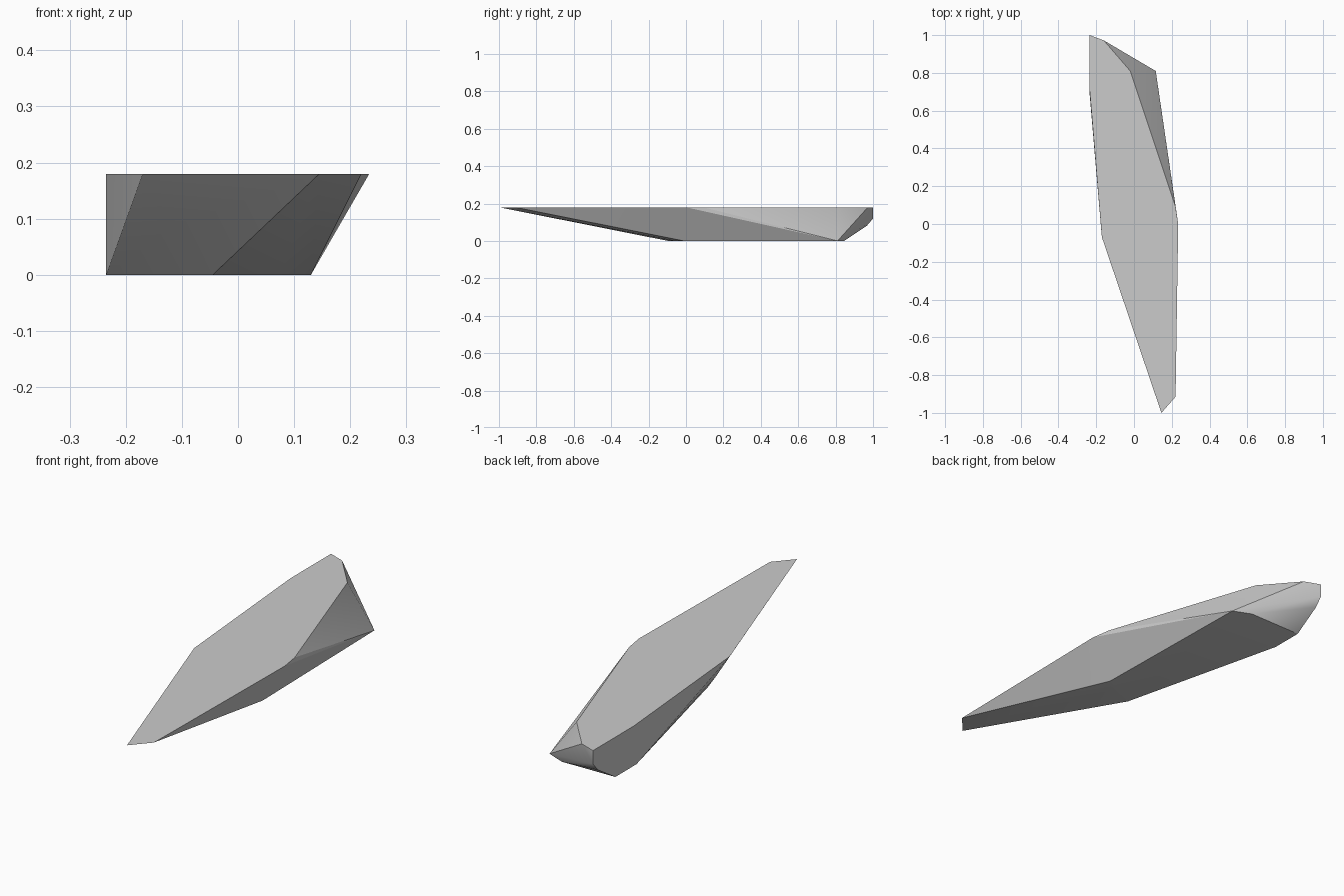
import bpy, bmesh, math

if "Cube" in bpy.data.objects:
    bpy.data.objects.remove(bpy.data.objects["Cube"])

TOP = 0.18

# Flat upper outline of the shard
top_outline = [(-0.235, 1.0), (-0.16, 0.972), (-0.02, 0.81), (0.22, 0.09), (0.234, 0.0),
               (0.22, -0.915), (0.145, -1.0), (-0.17, -0.07), (-0.235, 0.71)]
# Flat underside, shorter than the top so the tip tapers upward
base_outline = [(-0.235, 0.84), (0.03, 0.845), (0.115, 0.81), (0.13, -0.01),
                (0.075, -0.06), (-0.045, -0.095), (-0.235, 0.69)]
# Chipped corners between the two faces
chips = [(-0.12, -0.04, 0.085), (-0.235, 1.0, 0.12), (-0.235, 0.966, 0.08)]

stone = bpy.data.materials.new("stone grey")
stone.diffuse_color = (0.6, 0.6, 0.6, 1)
stone.use_nodes = True
stone.node_tree.nodes["Principled BSDF"].inputs["Base Color"].default_value = stone.diffuse_color

# Wrap the corner points in a convex faceted body
bm = bmesh.new()
for p in [(x, y, TOP) for x, y in top_outline] + [(x, y, 0) for x, y in base_outline] + chips:
    bm.verts.new(p)
hull = bmesh.ops.convex_hull(bm, input=bm.verts[:])
loose = [v for v in bm.verts if not v.link_faces]
bmesh.ops.delete(bm, geom=loose, context='VERTS')

# Merge coplanar triangles into clean facets
bmesh.ops.dissolve_limit(bm, angle_limit=math.radians(1), verts=bm.verts[:], edges=bm.edges[:])
bmesh.ops.recalc_face_normals(bm, faces=bm.faces[:])

mesh = bpy.data.meshes.new("stone_shard")
bm.to_mesh(mesh)
bm.free()
mesh.materials.append(stone)
shard = bpy.data.objects.new("stone_shard", mesh)
bpy.context.collection.objects.link(shard)

# Soften shallow facets, keep the rim sharp
bpy.context.view_layer.objects.active = shard
shard.select_set(True)
bpy.ops.object.shade_smooth_by_angle(angle=math.radians(30))
